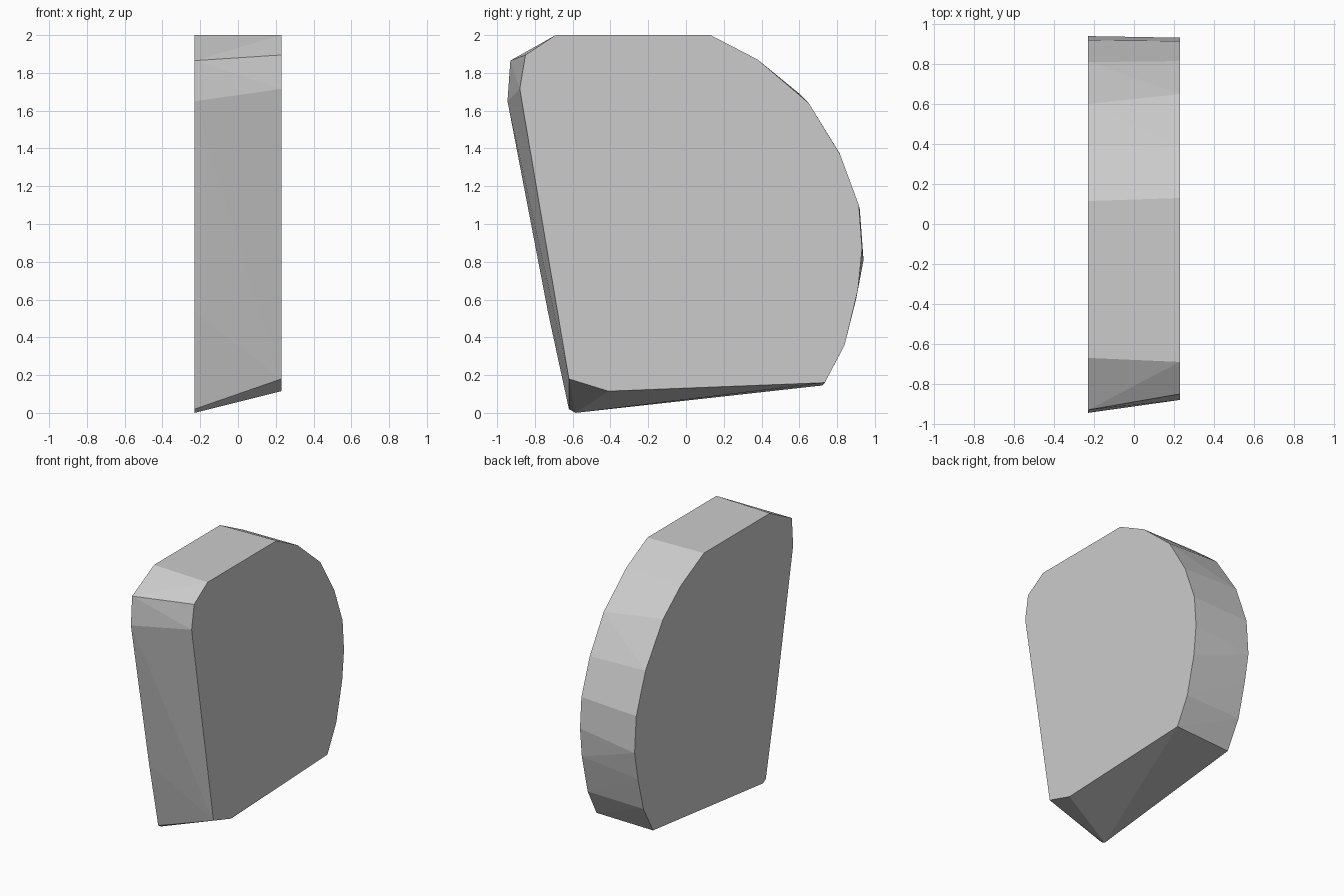
import bpy, bmesh

if "Cube" in bpy.data.objects:
    bpy.data.objects.remove(bpy.data.objects["Cube"])

# Outline (y, z) of each flat side of the slab
LEFT = [(-0.62, 0.02), (-0.585, 0.0), (0.72, 0.145), (0.835, 0.35), (0.90, 0.60),
        (0.94, 0.81), (0.92, 1.08), (0.81, 1.38), (0.60, 1.69), (0.39, 1.86),
        (0.115, 2.0), (-0.67, 2.0), (-0.93, 1.865), (-0.945, 1.65), (-0.73, 0.53)]
RIGHT = [(-0.62, 0.18), (-0.41, 0.115), (0.735, 0.16), (0.84, 0.36), (0.91, 0.65),
         (0.932, 0.87), (0.915, 1.10), (0.815, 1.37), (0.65, 1.64), (0.38, 1.87),
         (0.13, 2.0), (-0.69, 2.0), (-0.85, 1.895), (-0.88, 1.715)]
HALF = 0.23

stone = bpy.data.materials.new("grey stone")
stone.diffuse_color = (0.6, 0.6, 0.6, 1)
stone.use_nodes = True
stone.node_tree.nodes["Principled BSDF"].inputs["Base Color"].default_value = stone.diffuse_color

# Slab: hull wrapped around both outlines
bm = bmesh.new()
for x, outline in ((-HALF, LEFT), (HALF, RIGHT)):
    for y, z in outline:
        bm.verts.new((x, y, z))
bmesh.ops.convex_hull(bm, input=bm.verts[:])
loose = [v for v in bm.verts if not v.link_faces]
bmesh.ops.delete(bm, geom=loose, context='VERTS')
bmesh.ops.dissolve_limit(bm, angle_limit=0.01, verts=bm.verts[:], edges=bm.edges[:])
bmesh.ops.recalc_face_normals(bm, faces=bm.faces[:])

mesh = bpy.data.meshes.new("stone_slab")
bm.to_mesh(mesh)
bm.free()
mesh.materials.append(stone)
bpy.context.collection.objects.link(bpy.data.objects.new("stone_slab", mesh))
